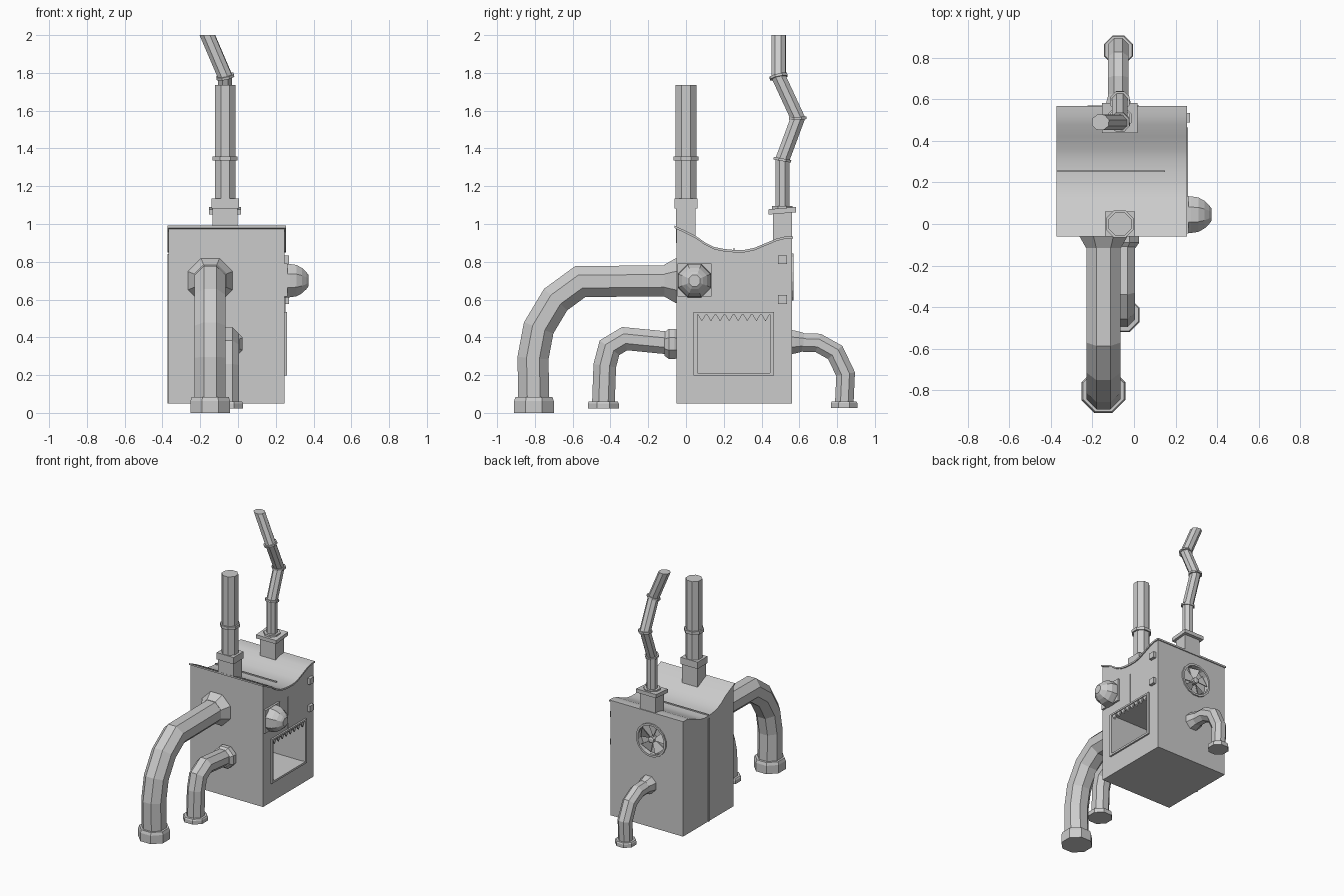
import bpy, bmesh, math
from mathutils import Vector

if "Cube" in bpy.data.objects:
    bpy.data.objects.remove(bpy.data.objects["Cube"])

N = 8  # sides of every pipe


def finish(name, bm):
    bmesh.ops.remove_doubles(bm, verts=bm.verts, dist=1e-5)
    bmesh.ops.recalc_face_normals(bm, faces=bm.faces)
    me = bpy.data.meshes.new(name)
    bm.to_mesh(me)
    bm.free()
    ob = bpy.data.objects.new(name, me)
    bpy.context.collection.objects.link(ob)
    return ob


def skin(name, rings):
    """Closed surface through a list of rings of points."""
    bm = bmesh.new()
    vs = [[bm.verts.new(p) for p in r] for r in rings]
    n = len(vs[0])
    for a, b in zip(vs, vs[1:]):
        for i in range(n):
            j = (i + 1) % n
            bm.faces.new((a[i], a[j], b[j], b[i]))
    bm.faces.new(vs[0][::-1])
    bm.faces.new(vs[-1])
    return finish(name, bm)


def ring(c, axis, r, n=N):
    q = Vector(axis).to_track_quat('Z', 'Y')
    R = r / math.cos(math.pi / n)
    ang = [2 * math.pi * (i + .5) / n for i in range(n)]
    return [Vector(c) + q @ Vector((R * math.cos(a), R * math.sin(a), 0)) for a in ang]


def lathe(name, c, axis, profile, n=N):
    """profile: (distance along axis, radius)"""
    ax = Vector(axis).normalized()
    return skin(name, [ring(Vector(c) + ax * t, ax, r, n) for t, r in profile])


def tube(name, pts, r, end=None):
    """Mitred pipe along a polyline."""
    P = [Vector(p) for p in pts]
    D = [(b - a).normalized() for a, b in zip(P, P[1:])]
    rings = [ring(P[0], D[0], r)]
    for i, d in enumerate(D):
        nrm = D[i] + D[i + 1] if i + 1 < len(D) else Vector(end or d)
        rings.append([p + d * ((P[i + 1] - p).dot(nrm) / d.dot(nrm)) for p in rings[-1]])
    return skin(name, rings)


def box(name, x0, x1, y0, y1, z0, z1):
    return skin(name, [[(x0, y0, z), (x1, y0, z), (x1, y1, z), (x0, y1, z)] for z in (z0, z1)])


def prism_x(name, prof, x0, x1):
    """Extrude a (y, z) outline along x."""
    return skin(name, [[(x, y, z) for y, z in prof] for x in (x0, x1)])


def cut(ob, cutter):
    cutter.hide_render = True
    m = ob.modifiers.new('cut', 'BOOLEAN')
    m.operation, m.solver, m.object = 'DIFFERENCE', 'EXACT', cutter
    bpy.context.view_layer.objects.active = ob
    bpy.ops.object.modifier_apply(modifier=m.name)
    bpy.data.objects.remove(cutter)


# Body with sagging top, furnace opening and fan recess
top = [(-.05, .975), (0, .95), (.05, .925), (.10, .89), (.15, .865), (.20, .855), (.25, .85),
       (.31, .85), (.36, .86), (.42, .885), (.48, .91), (.52, .92), (.56, .922)]
body = prism_x('body', [(.56, .05), (-.05, .05)] + top, -.367, .247)
FX, FZ = -.10, .72
cut(body, box('opening_cutter', -.2, .4, .06, .445, .21, .525))
cut(body, lathe('fan_cutter', (FX, .52, FZ), (0, 1, 0), [(0, .115), (.2, .115)], 16))

# Roof sheet with slight overhang
sheet = [(-.06, .978)] + top[1:-1] + [(.567, .922)]
roof = prism_x('roof', sheet + [(y, z + .013) for y, z in sheet[::-1]], -.372, .255)
bpy.ops.object.select_all(action='DESELECT')
roof.select_set(True)
bpy.context.view_layer.objects.active = roof
bpy.ops.object.shade_smooth_by_angle(angle=math.radians(35))

# Seams
box('roof_seam', -.372, .15, .251, .258, .85, .872)
box('left_seam', -.373, -.36, .243, .258, .05, .84)
box('right_seam', .24, .251, .246, .254, .53, .78)

# Furnace frame and teeth
for n, y0, y1, z0, z1 in (('bottom', .04, .465, .197, .212), ('top', .04, .465, .522, .535),
                          ('front', .04, .06, .212, .522), ('back', .445, .465, .212, .522)):
    box('frame_' + n, .235, .26, y0, y1, z0, z1)
for i in range(8):
    y = .06 + i * .385 / 8
    prism_x(f'tooth_{i}', [(y, .525), (y + .024, .485), (y + .048, .525)], .242, .254)

# Square bolts
for z in (.60, .81):
    box('bolt', .24, .27, .488, .535, z - .023, z + .023)

# Side dome lamp
lathe('dome', (.24, .045, .70), (1, 0, 0),
      [(0, .088), (.035, .088), (.07, .083), (.10, .066), (.122, .045), (.133, .03)])
box('dome_plate', .24, .262, -.045, .135, .615, .79)

# Back fan: rim, blades and hub
fan_rim = lathe('fan_rim', (FX, .55, FZ), (0, 1, 0), [(0, .125), (.02, .125)], 16)
cut(fan_rim, lathe('rim_cutter', (FX, .5, FZ), (0, 1, 0), [(0, .11), (.2, .11)], 16))
lathe('fan_hub', (FX, .52, FZ), (0, 1, 0), [(0, .022), (.045, .022), (.05, .012)])
for i in range(5):
    a = math.tau * i / 5 + .3
    def at(r, da, y):
        return (FX + r * math.cos(a + da), y, FZ + r * math.sin(a + da))
    skin(f'fan_blade_{i}', [[at(.015, -.4, y), at(.11, -.4, y), at(.11, .4, y + .02), at(.015, .4, y + .02)]
                            for y in (.528, .535)])


# Bent ground pipes with wall flange and foot collar
def ground_pipe(name, x, yz, r, wall, flange, foot):
    pts = [(x, y, z) for y, z in yz]
    s = 1 if yz[-1][0] > 0 else -1
    tube(name, pts, r, (0, 0, -1))
    lathe(name + '_flange', (x, wall, yz[0][1]), (0, s, 0), flange)
    z0, z1, R = foot
    lathe(name + '_foot', (x, yz[-1][0], z0), (0, 0, 1),
          [(0, R), ((z1 - z0) * .75, R), (z1 - z0, R * .93)])


ground_pipe('large_front_pipe', -.147,
            [(-.04, .70), (-.56, .695), (-.69, .60), (-.78, .45), (-.81, .29), (-.805, .01)],
            .082, -.04, [(0, .118), (.015, .118), (.075, .084)], (0, .085, .105))
ground_pipe('small_front_pipe', -.055,
            [(-.04, .365), (-.325, .393), (-.405, .345), (-.43, .25), (-.438, .03)],
            .06, -.04, [(0, .07), (.02, .08), (.05, .08), (.075, .062)], (.023, .06, .082))
ground_pipe('back_pipe', -.075,
            [(.55, .375), (.70, .37), (.79, .32), (.845, .205), (.837, .03)],
            .049, .55, [(0, .066), (.03, .06), (.075, .048)], (.025, .06, .07))

# Straight front chimney
CX = -.068
box('front_chimney_base', CX - .066, CX + .066, -.052, .05, .90, 1.09)
box('front_chimney_cap', CX - .072, CX + .072, -.06, .06, 1.083, 1.135)
tube('front_chimney', [(CX, 0, 1.13), (CX, 0, 1.737)], .055)
lathe('front_chimney_ring', (CX, 0, 1.335), (0, 0, 1), [(0, .066), (.022, .066)])

# Crooked back chimney
box('back_chimney_base', CX - .066, CX + .066, .46, .56, .88, 1.07)
skin('back_chimney_plate', [[(CX + sx * .085, .51 + sy * .072, 1.07 + dz + sy * .006)
                             for sx, sy in ((-1, -1), (1, -1), (1, 1), (-1, 1))] for dz in (-.014, .014)])
lathe('back_chimney_socket', (CX, .51, 1.07), (0, 0, 1), [(0, .055), (.025, .055)])
path = [(CX, .51, 1.07), (CX, .51, 1.34), (CX, .592, 1.56), (CX, .49, 1.78), (-.162, .49, 2.0)]
tube('back_chimney', path, .037, (0, 0, 1))
for a, p, b in zip(path, path[1:], path[2:]):
    a, p, b = Vector(a), Vector(p), Vector(b)
    d = (p - a).normalized() + (b - p).normalized()
    lathe('back_chimney_ring', p - d.normalized() * .007, d, [(0, .047), (.014, .047)])
